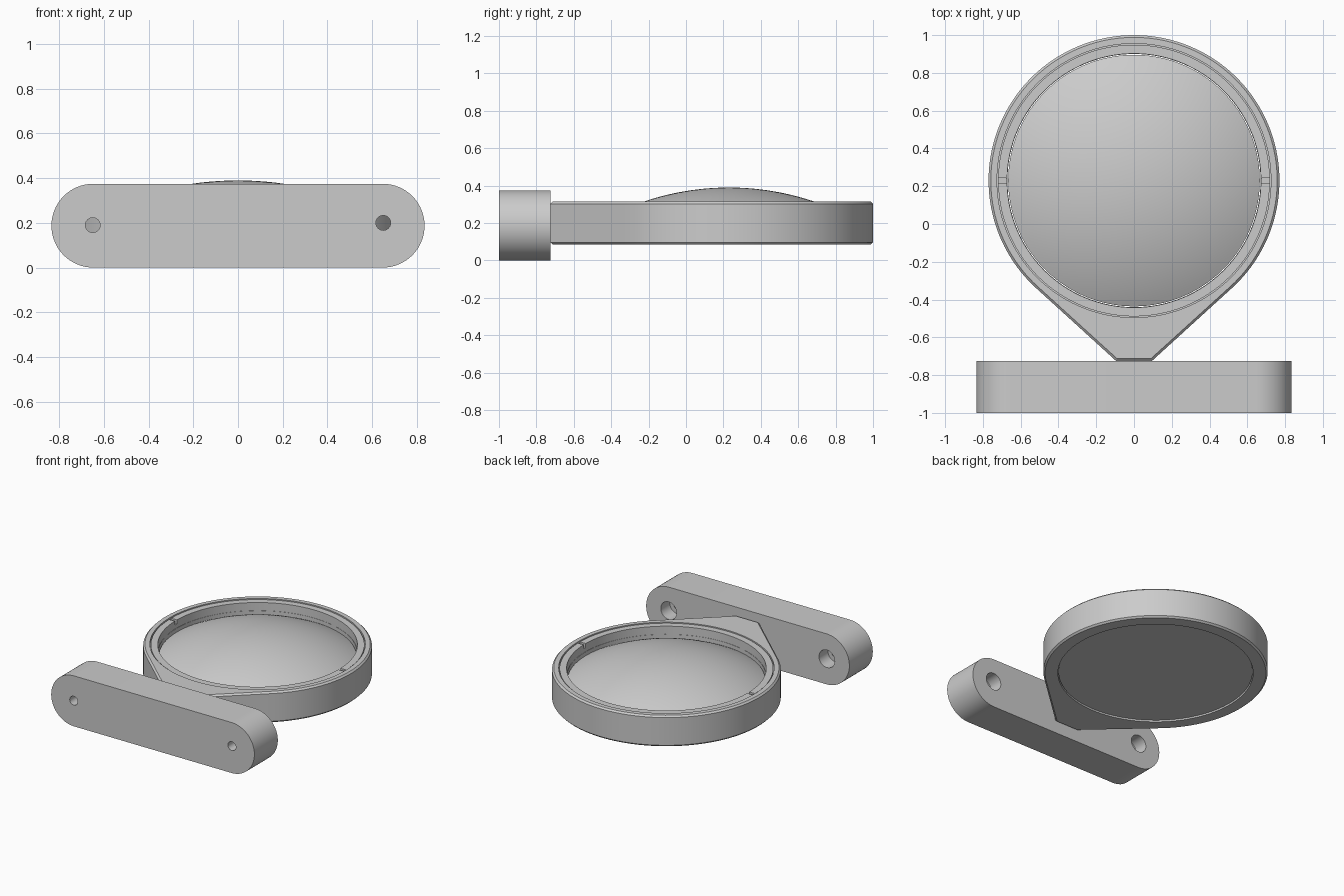
import bpy, bmesh
from math import sin, cos, pi, sqrt, atan2, acos, hypot, radians

cube = bpy.data.objects.get("Cube")
if cube:
    bpy.data.objects.remove(cube, do_unlink=True)

grey = bpy.data.materials.new("plain grey")
grey.use_nodes = True
grey.diffuse_color = (0.6, 0.6, 0.6, 1)
grey.node_tree.nodes["Principled BSDF"].inputs["Base Color"].default_value = (0.6, 0.6, 0.6, 1)

CY = 0.23          # centre of the round housing
TOP, BOTTOM = 0.315, 0.085


def loft(name, loops, closed):
    """Skin a list of equal closed loops; join the ends or cap them."""
    bm = bmesh.new()
    rows = [[bm.verts.new(p) for p in loop] for loop in loops]
    n = len(rows[0])
    pairs = list(zip(rows, rows[1:]))
    if closed:
        pairs.append((rows[-1], rows[0]))
    else:
        bm.faces.new(rows[0])
        bm.faces.new(rows[-1])
    for a, b in pairs:
        for i in range(n):
            j = (i + 1) % n
            bm.faces.new((a[i], a[j], b[j], b[i]))
    bmesh.ops.recalc_face_normals(bm, faces=bm.faces)
    mesh = bpy.data.meshes.new(name)
    bm.to_mesh(mesh)
    bm.free()
    mesh.materials.append(grey)
    obj = bpy.data.objects.new(name, mesh)
    bpy.context.collection.objects.link(obj)
    return obj


def shade(obj):
    bpy.ops.object.select_all(action='DESELECT')
    obj.select_set(True)
    bpy.context.view_layer.objects.active = obj
    bpy.ops.object.shade_smooth_by_angle(angle=radians(25))


def outline(inset):
    """Teardrop: an arc with tangent lines down to a short flat tip."""
    r, tip_x, tip_y = 0.77 - inset, 0.095 - inset * 0.5, -0.725 + inset
    dy = tip_y - CY
    start = atan2(dy, tip_x) + acos(r / hypot(tip_x, dy))
    span = pi - 2 * start
    pts = [(r * cos(start + span * i / 120), CY + r * sin(start + span * i / 120))
           for i in range(121)]
    corners = [pts[-1], (-tip_x, tip_y), (tip_x, tip_y), pts[0]]
    for (a, b), steps in zip(zip(corners, corners[1:]), (16, 6, 16)):
        pts += [(a[0] + (b[0] - a[0]) * i / steps, a[1] + (b[1] - a[1]) * i / steps)
                for i in range(1, steps + 1)]
    return pts[:-1]


def at(points, z):
    return [(x, y, z) for x, y in points]


# Housing with chamfered rims, bore and a step for the retaining ring
angles = [atan2(y - CY, x) for x, y in outline(0)]


def bore(r, z):
    return [(r * cos(a), CY + r * sin(a), z) for a in angles]


chamfer = 0.012
housing = loft("housing", [
    bore(0.67, BOTTOM),
    at(outline(chamfer), BOTTOM),
    at(outline(0), BOTTOM + chamfer),
    at(outline(0), TOP - chamfer),
    at(outline(chamfer), TOP),
    bore(0.725, TOP),
    bore(0.725, 0.25),
    bore(0.67, 0.25)], True)
shade(housing)

# Retaining ring with a shallow slot on each side
slot = 0.018
sections = []
for side in (0, pi):
    stations = [(-slot, 0.28), (slot, 0.28)]
    stations += [(slot + (pi - 2 * slot) * i / 64, 0.31) for i in range(65)]
    for a, top in stations:
        c, s = cos(a + side), sin(a + side)
        sections.append([(r * c, CY + r * s, z) for r, z in
                         ((0.672, 0.25), (0.719, 0.25), (0.719, top), (0.672, top))])
shade(loft("retaining_ring", sections, True))

# Domed lens
R, PEAK, EDGE = 1.42, 0.39, 0.666


def circle(r, z, n=128):
    return [(r * cos(2 * pi * i / n), CY + r * sin(2 * pi * i / n), z) for i in range(n)]


rings = [circle(EDGE, BOTTOM + 0.01)]
for i in range(24, 0, -1):
    r = EDGE * i / 24
    rings.append(circle(r, PEAK - R + sqrt(R * R - r * r)))
rings.append(circle(0.003, PEAK))
shade(loft("lens", rings, False))

# Mounting plate with rounded ends
half, rad = 0.835, 0.1875


def stadium(y):
    pts = []
    for sign in (1, -1):
        for i in range(33):
            a = -pi / 2 + pi * i / 32
            pts.append((sign * (half - rad + rad * cos(a)), y, rad + sign * rad * sin(a)))
    return pts


plate = loft("mounting_plate", [stadium(-1), stadium(-0.725)], False)


def drill(x, z, r, y0, y1):
    ring = [(x + r * cos(2 * pi * i / 32), z + r * sin(2 * pi * i / 32)) for i in range(32)]
    cutter = loft("hole_cutter", [[(px, y, pz) for px, pz in ring] for y in (y0, y1)], False)
    cutter.hide_render = True
    mod = plate.modifiers.new("hole", 'BOOLEAN')
    mod.operation = 'DIFFERENCE'
    mod.solver = 'EXACT'
    mod.object = cutter
    bpy.context.view_layer.objects.active = plate
    bpy.ops.object.modifier_apply(modifier=mod.name)
    bpy.data.objects.remove(cutter, do_unlink=True)


# Screw holes, counterbored from the back
for x, z in ((-0.65, 0.19), (0.65, 0.2)):
    drill(x, z, 0.065, -0.83, -0.6)
    drill(x, z, 0.033, -1.1, -0.7)
shade(plate)
